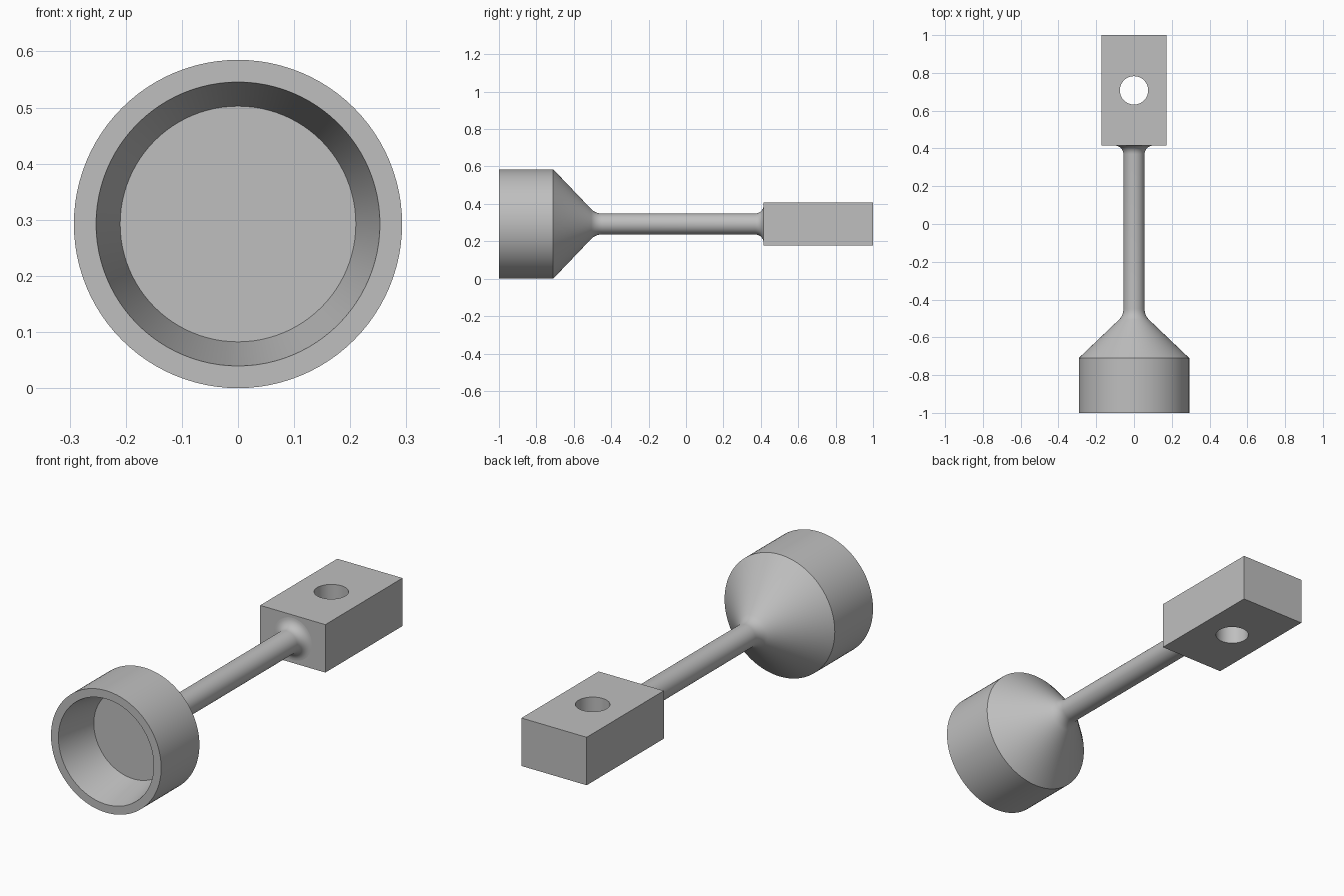
import bpy
import bmesh
import math
from mathutils import Matrix, Vector

AXIS_Z = 0.2925      # height of the long axis
CUP_R, ROD_R = 0.2925, 0.056
BLOCK_Y = 0.415      # front face of the block
SEGMENTS = 96

old = bpy.data.objects.get("Cube")
if old:
    bpy.data.objects.remove(old, do_unlink=True)

grey = bpy.data.materials.new("plain_grey")
grey.use_nodes = True
colour = (0.52, 0.52, 0.52, 1)
grey.diffuse_color = colour
grey.node_tree.nodes["Principled BSDF"].inputs["Base Color"].default_value = colour


def make_object(name, bm):
    bmesh.ops.recalc_face_normals(bm, faces=bm.faces)
    mesh = bpy.data.meshes.new(name)
    bm.to_mesh(mesh)
    bm.free()
    mesh.materials.append(grey)
    obj = bpy.data.objects.new(name, mesh)
    bpy.context.collection.objects.link(obj)
    return obj


def activate(obj):
    bpy.ops.object.select_all(action='DESELECT')
    obj.select_set(True)
    bpy.context.view_layer.objects.active = obj


def smooth(obj):
    activate(obj)
    bpy.ops.object.shade_smooth_by_angle(angle=math.radians(30))


def arc(cy, cr, radius, start, end, steps=8):
    """Fillet points (y, r) around a centre, angles in degrees."""
    angles = [math.radians(start + (end - start) * i / steps) for i in range(steps + 1)]
    return [(cy + radius * math.cos(a), cr + radius * math.sin(a)) for a in angles]


def revolve(name, profile):
    """Turn a (y, r) profile about the long axis."""
    bm = bmesh.new()
    verts = [bm.verts.new((r, y, AXIS_Z)) for y, r in profile]
    edges = [bm.edges.new(pair) for pair in zip(verts, verts[1:])]
    bmesh.ops.spin(bm, geom=verts + edges, cent=(0, 0, AXIS_Z), axis=(0, 1, 0),
                   angle=math.tau, steps=SEGMENTS)
    bmesh.ops.remove_doubles(bm, verts=bm.verts, dist=0.0001)
    return make_object(name, bm)


# Hollow cup, conical back, rod and flared end in one turned profile
cup = [(-0.793, 0), (-0.793, 0.21), (-1, 0.253), (-1, CUP_R), (-0.71, CUP_R)]
neck = arc(-0.45, ROD_R + 0.08, 0.08, 225, 270)
flare = arc(BLOCK_Y - 0.045, ROD_R + 0.045, 0.045, 270, 360)
smooth(revolve("cup_and_rod", cup + neck + flare))

# Mounting block
bm = bmesh.new()
size = Vector((0.346, 1 - BLOCK_Y, 0.23))
centre = Vector((0, (1 + BLOCK_Y) / 2, AXIS_Z))
bmesh.ops.create_cube(bm, size=1, matrix=Matrix.Translation(centre) @ Matrix.Diagonal(size.to_4d()))
block = make_object("mounting_block", bm)

# Vertical bolt hole through the block
bm = bmesh.new()
bmesh.ops.create_cone(bm, cap_ends=True, segments=64, radius1=0.075, radius2=0.075,
                      depth=0.5, matrix=Matrix.Translation(centre))
cutter = make_object("hole_cutter", bm)
cutter.hide_render = True
cut = block.modifiers.new("bolt_hole", 'BOOLEAN')
cut.operation = 'DIFFERENCE'
cut.solver = 'EXACT'
cut.object = cutter
activate(block)
bpy.ops.object.modifier_apply(modifier=cut.name)
bpy.data.objects.remove(cutter, do_unlink=True)
smooth(block)
